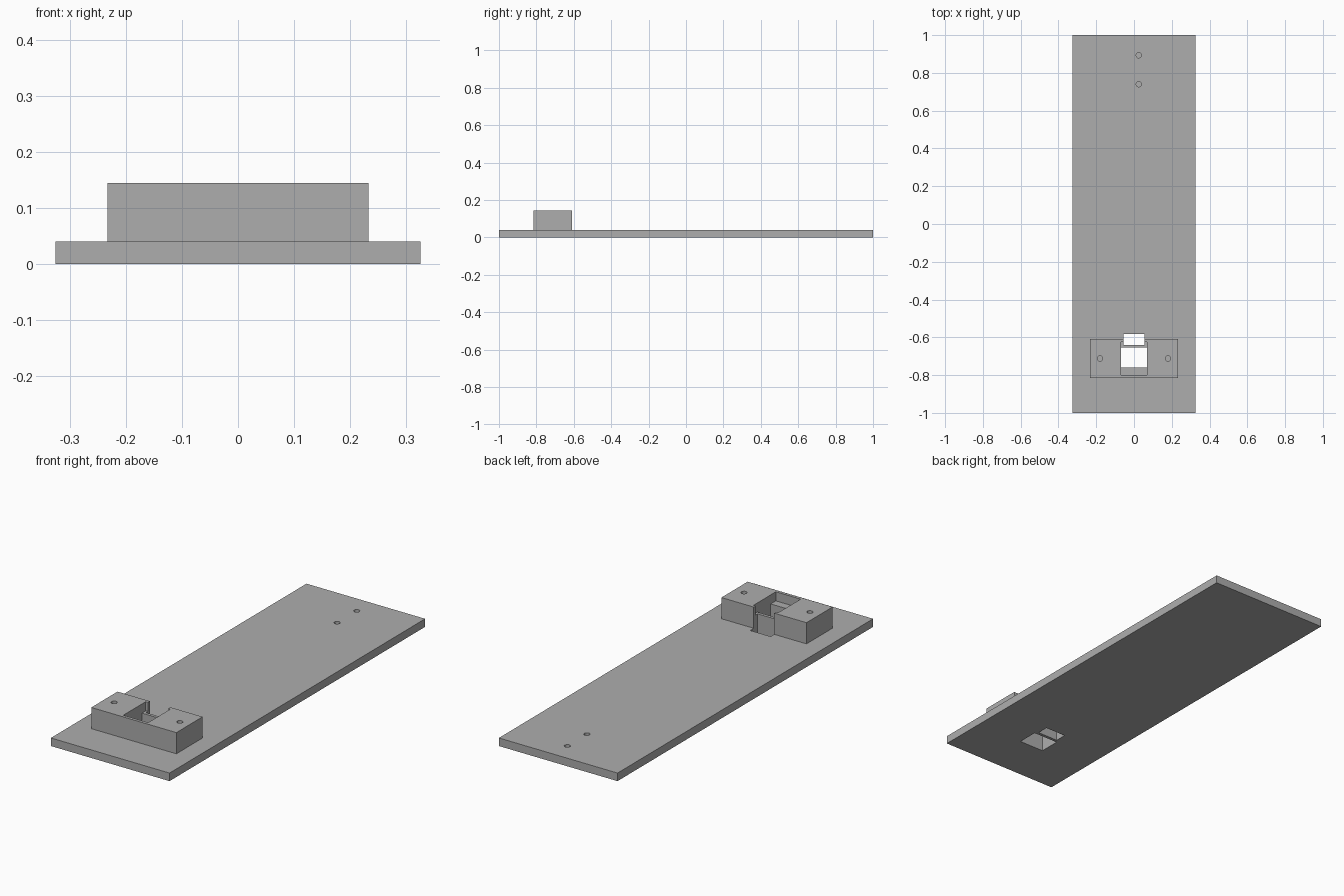
import bpy
import bmesh
from mathutils import Matrix, Vector

cube = bpy.data.objects.get("Cube")
if cube:
    bpy.data.objects.remove(cube, do_unlink=True)

# Single grey plastic
grey = bpy.data.materials.new("plain grey")
grey.use_nodes = True
colour = (0.42, 0.42, 0.42, 1)
grey.diffuse_color = colour
grey.node_tree.nodes["Principled BSDF"].inputs["Base Color"].default_value = colour


def make_object(name, bm):
    mesh = bpy.data.meshes.new(name)
    bm.to_mesh(mesh)
    bm.free()
    mesh.materials.append(grey)
    obj = bpy.data.objects.new(name, mesh)
    bpy.context.collection.objects.link(obj)
    return obj


def box(name, low, high):
    low, high = Vector(low), Vector(high)
    bm = bmesh.new()
    place = Matrix.Translation((low + high) / 2) @ Matrix.Diagonal((*(high - low), 1))
    bmesh.ops.create_cube(bm, size=1, matrix=place)
    return make_object(name, bm)


def drill(name, x, y, bottom, top):
    bm = bmesh.new()
    bmesh.ops.create_cone(bm, cap_ends=True, segments=24, radius1=0.014, radius2=0.014,
                          depth=top - bottom,
                          matrix=Matrix.Translation((x, y, (bottom + top) / 2)))
    return make_object(name, bm)


def cut(obj, cutters):
    for cutter in cutters:
        cutter.hide_render = True
        mod = obj.modifiers.new("cut", "BOOLEAN")
        mod.operation = "DIFFERENCE"
        mod.solver = "EXACT"
        mod.object = cutter
        bpy.context.view_layer.objects.active = obj
        bpy.ops.object.modifier_apply(modifier=mod.name)


PLATE_TOP, BLOCK_TOP, LEDGE = 0.04, 0.145, 0.1

# Long base plate and the raised socket block
base_plate = box("base_plate", (-0.325, -1, 0), (0.325, 1, PLATE_TOP))
socket_block = box("socket_block", (-0.233, -0.815, PLATE_TOP), (0.233, -0.61, BLOCK_TOP))

# Openings through both parts, and the shallow recess in the block
opening = box("opening_cutter", (-0.068, -0.76, -0.1), (0.068, -0.655, 0.3))
rear_slot = box("rear_slot_cutter", (-0.056, -0.64, -0.1), (0.056, -0.582, 0.3))
recess = box("recess_cutter", (-0.068, -0.8, LEDGE), (0.068, -0.625, 0.3))

# Blind screw holes
block_drills = [drill("block_drill", side * 0.18, -0.712, 0.06, 0.2) for side in (-1, 1)]
plate_drills = [drill("plate_drill", 0.025, y, 0.01, 0.1) for y in (0.74, 0.893)]

cut(base_plate, [opening, rear_slot] + plate_drills)
cut(socket_block, [opening, rear_slot, recess] + block_drills)

for cutter in [opening, rear_slot, recess] + block_drills + plate_drills:
    bpy.data.objects.remove(cutter, do_unlink=True)
